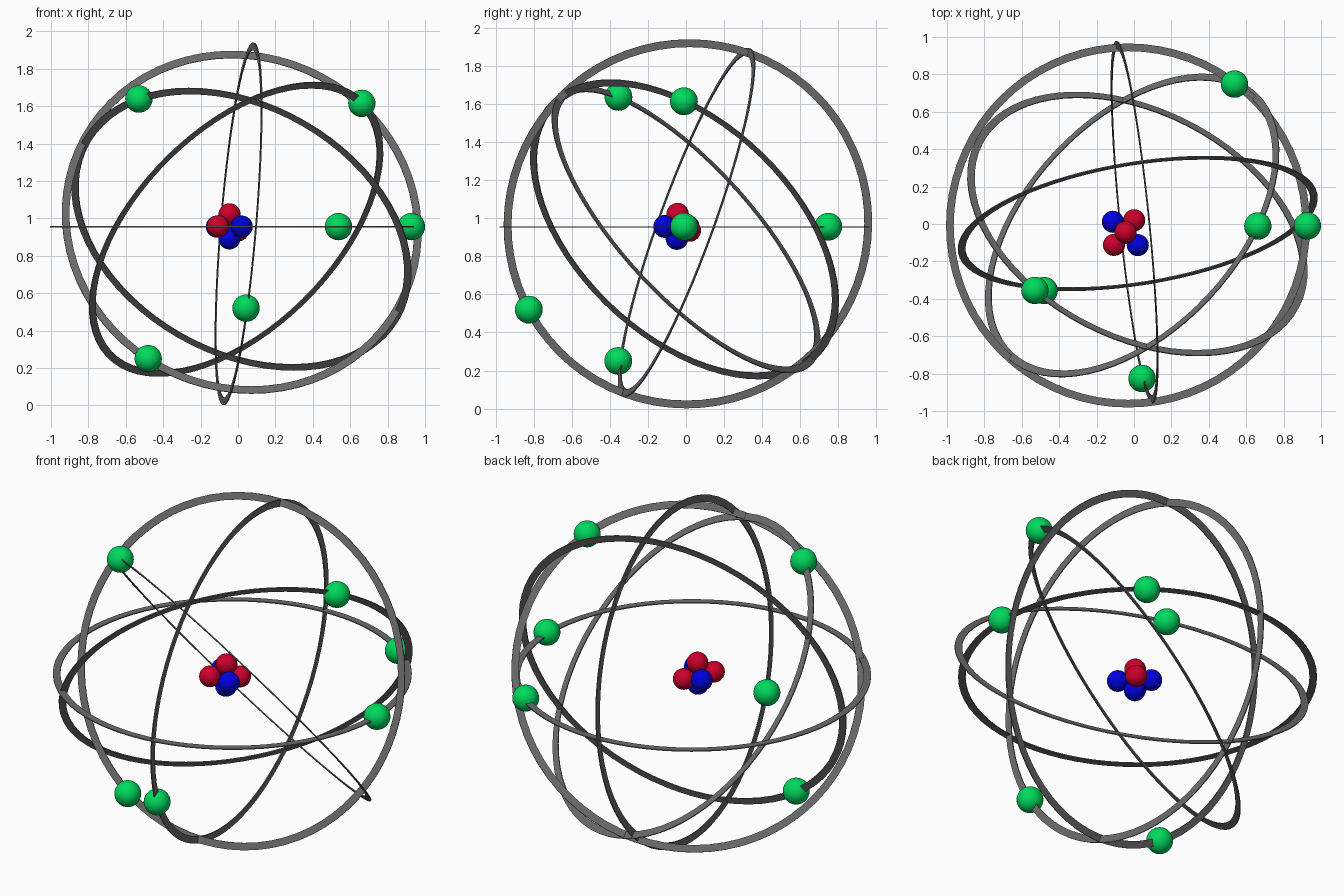
import bpy, bmesh, math
from mathutils import Vector

if "Cube" in bpy.data.objects:
    bpy.data.objects.remove(bpy.data.objects["Cube"])


def make_material(name, rgb):
    mat = bpy.data.materials.new(name)
    mat.diffuse_color = (*rgb, 1.0)
    mat.use_nodes = True
    mat.node_tree.nodes["Principled BSDF"].inputs["Base Color"].default_value = mat.diffuse_color
    return mat


GRAY = make_material("ring_gray", (0.15, 0.15, 0.15))
GREEN = make_material("electron_green", (0.0, 0.7, 0.11))
RED = make_material("proton_red", (0.6, 0.0, 0.025))
BLUE = make_material("neutron_blue", (0.0, 0.0, 0.72))

OUTER, INNER, THICK, SEGMENTS = 0.973, 0.932, 0.006, 72


def ring(name, centre, normal):
    """Flat band with a rectangular section, turned to face along normal."""
    bm = bmesh.new()
    h = THICK / 2
    section = [(INNER, -h), (OUTER, -h), (OUTER, h), (INNER, h)]
    loops = []
    for i in range(SEGMENTS):
        a = math.tau * i / SEGMENTS
        loops.append([bm.verts.new((r * math.cos(a), r * math.sin(a), z))
                      for r, z in section])
    for i in range(SEGMENTS):
        p, q = loops[i], loops[(i + 1) % SEGMENTS]
        for k in range(4):
            m = (k + 1) % 4
            bm.faces.new((p[k], q[k], q[m], p[m]))
    bmesh.ops.recalc_face_normals(bm, faces=bm.faces)
    mesh = bpy.data.meshes.new(name)
    bm.to_mesh(mesh)
    bm.free()
    mesh.materials.append(GRAY)
    obj = bpy.data.objects.new(name, mesh)
    bpy.context.collection.objects.link(obj)
    obj.location = centre
    obj.rotation_mode = 'QUATERNION'
    obj.rotation_quaternion = Vector(normal).to_track_quat('Z', 'Y')


def ball(name, centre, radius, mat):
    bpy.ops.mesh.primitive_uv_sphere_add(segments=32, ring_count=16,
                                         radius=radius, location=centre)
    obj = bpy.context.object
    obj.name = name
    obj.data.materials.append(mat)
    bpy.ops.object.shade_smooth()


# Orbit rings
ring("level_ring", (-0.032, -0.008, 0.955), (0, 0, 1))
ring("side_ring", (0.003, 0.01, 0.971), (1, 0.1, -0.083))
ring("front_ring", (0.02, 0.003, 0.979), (-0.15, 0.927, -0.336))
ring("left_tilted_ring", (0.018, 0.0, 0.942), (0.356, 0.689, 0.631))
ring("right_tilted_ring", (-0.01, -0.008, 0.942), (-0.59, 0.553, 0.588))

# Electrons riding on the rings
for i, pos in enumerate([(-0.53, -0.355, 1.638), (0.662, -0.011, 1.615),
                         (0.537, 0.748, 0.956), (0.927, -0.01, 0.956),
                         (0.043, -0.826, 0.52), (-0.48, -0.356, 0.25)]):
    ball(f"electron_{i + 1}", pos, 0.073, GREEN)

# Nucleus cluster
for i, pos in enumerate([(-0.045, -0.044, 1.022), (-0.107, -0.112, 0.958),
                         (0.001, 0.02, 0.936)]):
    ball(f"proton_{i + 1}", pos, 0.059, RED)
for i, pos in enumerate([(0.02, -0.113, 0.956), (-0.113, 0.012, 0.956),
                         (-0.046, -0.048, 0.893)]):
    ball(f"neutron_{i + 1}", pos, 0.059, BLUE)
